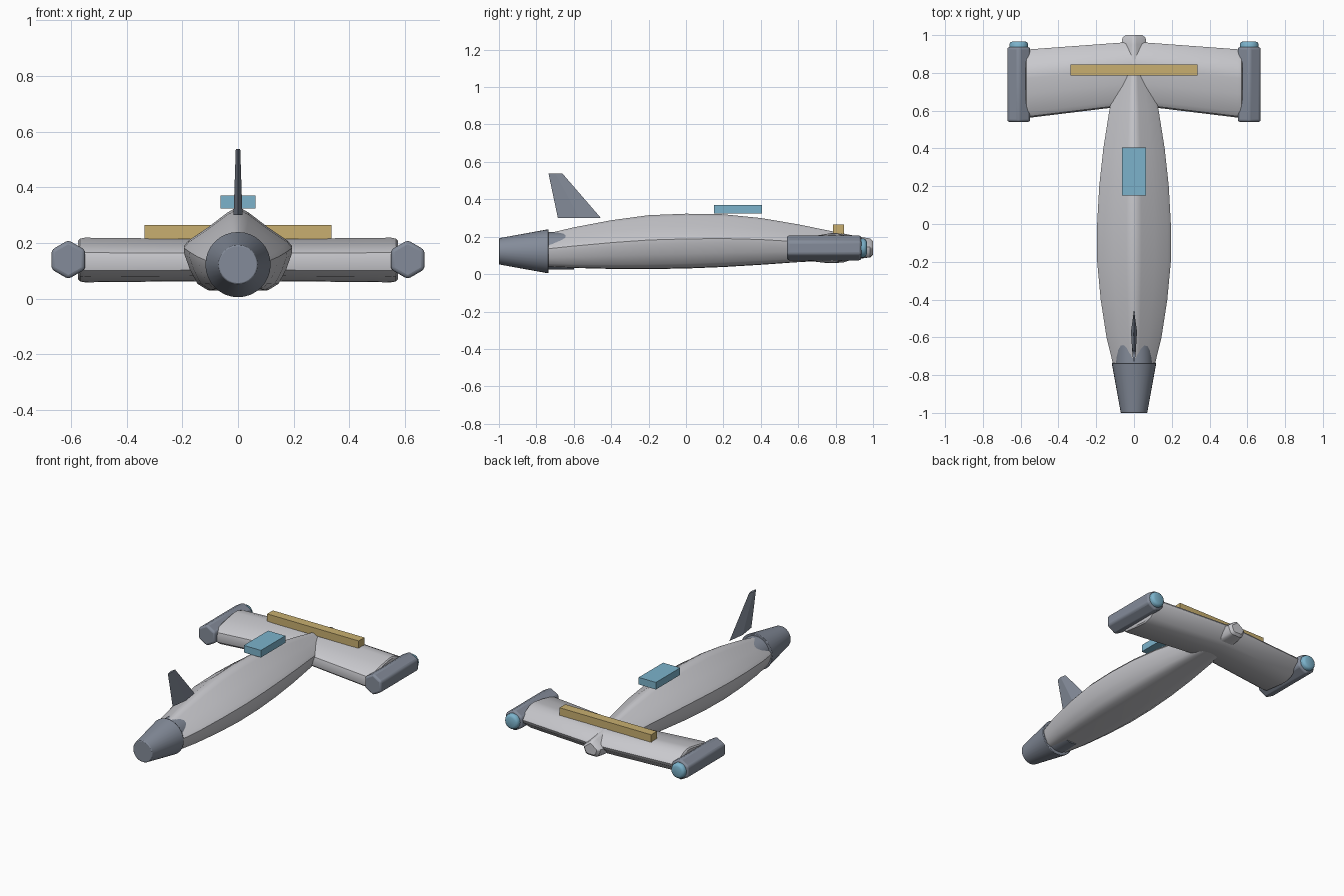
import bpy, bmesh, math
from mathutils import Vector, Matrix

cube = bpy.data.objects.get("Cube")
if cube:
    bpy.data.objects.remove(cube, do_unlink=True)


def material(name, r, g, b):
    m = bpy.data.materials.new(name)
    m.use_nodes = True
    m.diffuse_color = (r, g, b, 1)
    bsdf = m.node_tree.nodes["Principled BSDF"]
    bsdf.inputs["Base Color"].default_value = (r, g, b, 1)
    bsdf.inputs["Roughness"].default_value = 0.6
    return m


HULL = material("pale grey hull", 0.58, 0.58, 0.61)
STEEL = material("slate grey", 0.23, 0.26, 0.32)
BLUE = material("light blue", 0.2, 0.45, 0.6)
GOLD = material("dull gold", 0.58, 0.43, 0.16)


def finish(name, bm, mat, smooth=None, bevel=0, segments=2):
    """Turn a bmesh into a named object with colour, bevel and shading."""
    bmesh.ops.recalc_face_normals(bm, faces=bm.faces)
    mesh = bpy.data.meshes.new(name)
    bm.to_mesh(mesh)
    bm.free()
    mesh.materials.append(mat)
    ob = bpy.data.objects.new(name, mesh)
    bpy.context.collection.objects.link(ob)
    if bevel:
        mod = ob.modifiers.new("Bevel", "BEVEL")
        mod.width = bevel
        mod.segments = segments
        mod.limit_method = "ANGLE"
    if smooth:
        bpy.ops.object.select_all(action="DESELECT")
        ob.select_set(True)
        bpy.context.view_layer.objects.active = ob
        bpy.ops.object.shade_smooth_by_angle(angle=math.radians(smooth))
    return ob


def loft(name, rings, mat, smooth=None, **kw):
    """Skin a list of equal-length rings and cap both ends."""
    bm = bmesh.new()
    rows = [[bm.verts.new(p) for p in ring] for ring in rings]
    for a, b in zip(rows, rows[1:]):
        for i in range(len(a)):
            j = (i + 1) % len(a)
            bm.faces.new((a[i], a[j], b[j], b[i]))
    bm.faces.new(rows[0])
    bm.faces.new(rows[-1])
    return finish(name, bm, mat, smooth, **kw)


def circle(x, y, z, r, sides, turn=0.0):
    """Ring facing along y."""
    angles = [math.tau * (i + turn) / sides for i in range(sides)]
    return [(x + r * math.sin(a), y, z + r * math.cos(a)) for a in angles]


def box(name, size, centre, mat):
    bm = bmesh.new()
    m = Matrix.Translation(centre) @ Matrix.Diagonal((*size, 1))
    bmesh.ops.create_cube(bm, size=1, matrix=m)
    return finish(name, bm, mat)


# Fuselage: kite-like section (width share, height share) along the length
half = [(0.07, 1), (0.2, 0.95), (0.55, 0.77), (0.9, 0.61), (0.99, 0.54),
        (0.98, 0.46), (0.88, 0.27), (0.74, 0.09), (0.55, 0.01), (0.25, 0)]
section = half + [(-u, v) for u, v in reversed(half)]
stations = [  # y, half width, bottom, top
    (-0.75, 0.11, 0.04, 0.215), (-0.6, 0.147, 0.033, 0.25),
    (-0.4, 0.178, 0.028, 0.288), (-0.2, 0.197, 0.027, 0.315),
    (0, 0.197, 0.03, 0.323), (0.2, 0.186, 0.038, 0.32),
    (0.4, 0.164, 0.05, 0.3), (0.6, 0.132, 0.064, 0.266),
    (0.8, 0.092, 0.075, 0.225), (0.95, 0.068, 0.085, 0.196),
    (0.985, 0.062, 0.09, 0.19), (1.0, 0.045, 0.105, 0.175)]
loft("fuselage", [[(u * w, y, lo + v * (hi - lo)) for u, v in section]
                  for y, w, lo, hi in stations], HULL, 35)

# Wing: thick wedge profile (chord share, height), rounded off at the tips
profile = [(0, 0.135), (0.02, 0.165), (0.09, 0.183), (0.35, 0.205),
           (0.58, 0.219), (0.68, 0.219), (0.78, 0.208), (0.98, 0.167),
           (1, 0.155), (0.98, 0.135), (0.78, 0.075), (0.64, 0.058),
           (0.5, 0.06), (0.1, 0.078), (0.02, 0.1)]


def wing_ring(x, shrink=1.0):
    t = abs(x) / 0.575
    back, front = 0.63 - 0.07 * t, 0.965 - 0.042 * t
    mid = (back + front) / 2
    return [(x, mid + (u - 0.5) * (front - back) * shrink,
             0.138 + (z - 0.138) * shrink * (0.93 + 0.07 * t))
            for u, z in profile]


wing_cuts = [(0.0, 1), (0.55, 1), (0.568, 0.96), (0.575, 0.87)]
loft("wing", [wing_ring(-x, s) for x, s in reversed(wing_cuts)]
     + [wing_ring(x, s) for x, s in wing_cuts[1:]], HULL, 35)

# Wingtip pods with lamps on their leading ends
for side, label in ((1, "left"), (-1, "right")):
    x = side * 0.61
    loft(label + "_wingtip_pod",
         [circle(x, y, 0.14, 0.07, 6) for y in (0.54, 0.937)],
         STEEL, 40, bevel=0.013, segments=3)
    loft(label + "_pod_lamp",
         [circle(x, y, 0.14, r, 16) for y, r in
          ((0.93, 0.05), (0.952, 0.05), (0.962, 0.044), (0.967, 0.032))],
         BLUE, 40)

# Tail engine and the collar joining it to the fuselage
loft("engine_cone", [circle(0, y, 0.122, r, 32) for y, r in
                     ((-1.0, 0.07), (-0.735, 0.118))],
     STEEL, 40, bevel=0.004)
loft("engine_collar", [circle(0, y, 0.125, 0.1, 32) for y in (-0.74, -0.6)],
     STEEL, 40)


# Tail fin with a slim diamond section
def fin_ring(z, rear, front, thick):
    mid = rear + (front - rear) * 0.5
    return [(0, rear, z), (thick, mid, z), (0, front, z), (-thick, mid, z)]


loft("tail_fin", [fin_ring(0.3, -0.685, -0.455, 0.016),
                  fin_ring(0.537, -0.735, -0.66, 0.008)], STEEL)

# Canopy block and wing crossbar
box("canopy", (0.126, 0.255, 0.047), (0, 0.278, 0.347), BLUE)
box("wing_crossbar", (0.672, 0.06, 0.05), (0, 0.815, 0.239), GOLD)
